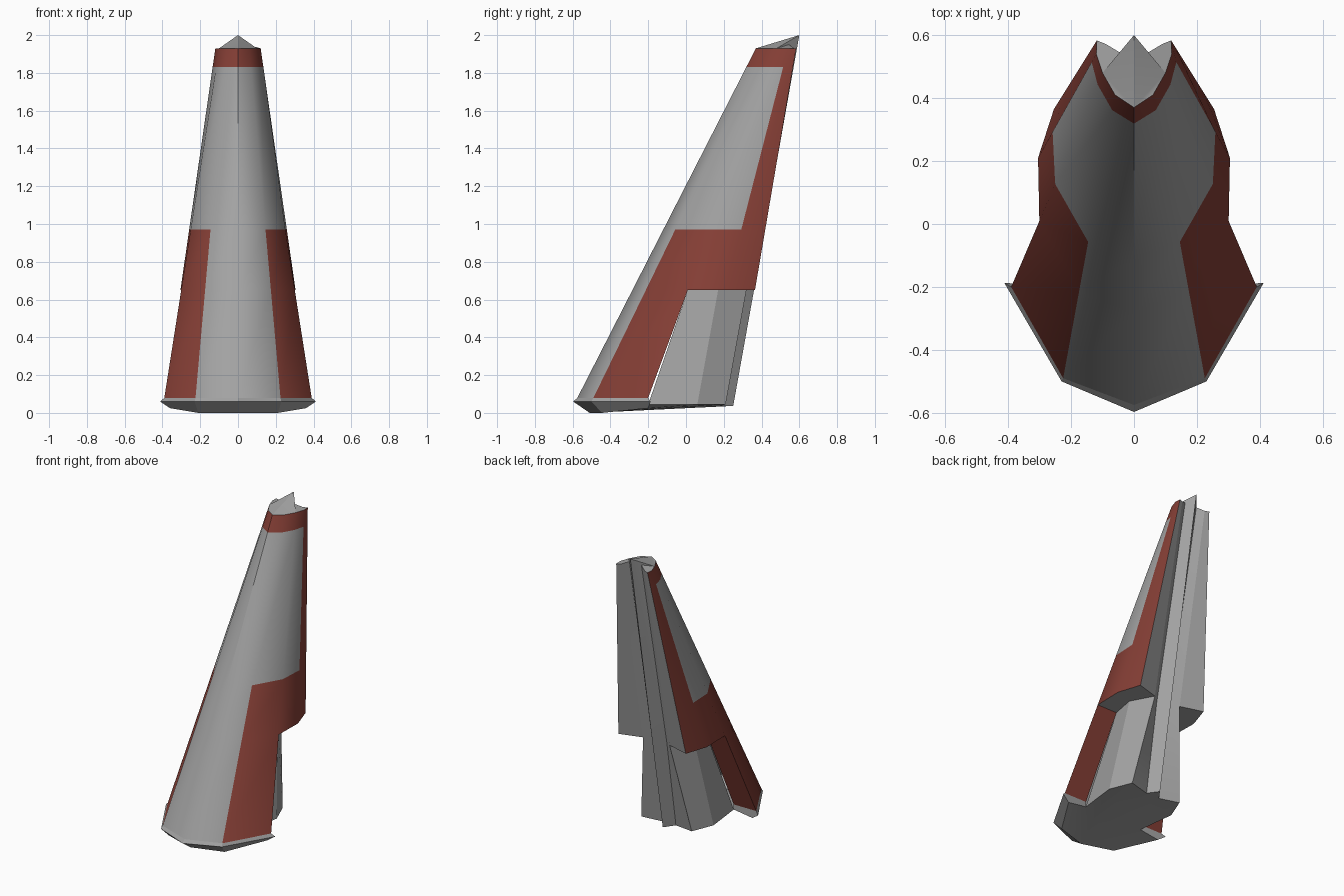
import bpy, bmesh, math

if "Cube" in bpy.data.objects:
    bpy.data.objects.remove(bpy.data.objects["Cube"])


def material(name, rgb):
    m = bpy.data.materials.new(name)
    m.diffuse_color = (*rgb, 1)
    m.use_nodes = True
    m.node_tree.nodes["Principled BSDF"].inputs["Base Color"].default_value = m.diffuse_color
    return m


GREY = material("hull_grey", (0.36, 0.36, 0.36))
RED = material("marking_red", (0.24, 0.05, 0.037))


def lerp(a, b, t):
    return tuple(p + (q - p) * t for p, q in zip(a, b))


def build(name, faces, angle):
    """Half model from (points, material index), mirrored across x = 0."""
    bm = bmesh.new()
    for pts, mat in faces:
        for s in (1, -1):
            loop = [(s * x, y, z) for x, y, z in pts][::s]
            f = bm.faces.new([bm.verts.new(p) for p in loop])
            f.material_index = mat
    bmesh.ops.remove_doubles(bm, verts=bm.verts, dist=0.0005)
    bmesh.ops.recalc_face_normals(bm, faces=bm.faces)
    me = bpy.data.meshes.new(name)
    bm.to_mesh(me)
    bm.free()
    ob = bpy.data.objects.new(name, me)
    bpy.context.collection.objects.link(ob)
    me.materials.append(GREY)
    me.materials.append(RED)
    bpy.ops.object.select_all(action='DESELECT')
    ob.select_set(True)
    bpy.context.view_layer.objects.active = ob
    bpy.ops.object.shade_smooth_by_angle(angle=math.radians(angle))
    return ob


def strip(low, high, mat=0):
    """Quads joining two rows of points."""
    return [([low[i], low[i + 1], high[i + 1], high[i]], mat)
            for i in range(len(low) - 1)]


# Shell half profile, from nose to back edge, at the foot and at the top
FOOT = [(0, -.575), (.225, -.49), (.39, -.20), (.387, .063), (.315, .268)]
TOP = [(0, .37), (.06, .41), (.10, .48), (.12, .54), (.118, .583)]
Z0, CUT, Z1 = .08, .65, 1.93


def shell_row(z):
    t = (z - Z0) / (Z1 - Z0)
    return [(*lerp(a, b, t), z) for a, b in zip(FOOT, TOP)]


# Spine half section: tip, valley, corner, side, front
core_low = [(0, .25, .037), (.05, .18, .037), (.19, .21, .045),
            (.25, .06, .045), (.22, -.20, .045)]
core_cut = [(0, .36, CUT), (.05, .28, CUT), (.10, .32, CUT),
            (.18, .17, CUT), (.15, .009, CUT)]
core_top = [(0, .60, 2.0), (.045, .545, 1.95), (.09, .572, Z1)]

# Tapered shell: markings follow the profile columns and height bands
levels = [Z0, CUT, .97, 1.83, Z1]
first_red = [1, 1, 3, 0]
shell = []
for k in range(4):
    lo, hi = shell_row(levels[k]), shell_row(levels[k + 1])
    for i in range(2 if k == 0 else 4):
        shell.append(([lo[i], lo[i + 1], hi[i + 1], hi[i]],
                      1 if i >= first_red[k] else 0))
foot, cut, top = shell_row(Z0), shell_row(CUT), shell_row(Z1)
# Cut edge of the shell, pod underside and pod back panel
shell.append(([foot[2], (.22, -.20, Z0), core_cut[4], cut[2]], 1))
shell.append(([cut[2], cut[3], cut[4], core_cut[2], core_cut[3], core_cut[4]], 0))
shell.append(([cut[4], core_cut[2], core_top[2], top[4]], 0))
build("fin_shell", shell, 45)

# Spine with recessed side panels and a sloped tip
core = strip(core_low, core_cut) + strip(core_cut[:3], core_top)
nose, shoulder = top[0], top[2]
core.append(([core_top[0], nose, shoulder], 0))
core.append(([core_top[0], shoulder, core_top[1]], 0))
core.append(([nose, top[1], shoulder], 0))
core.append(([shoulder, top[3], top[4], core_top[2], core_top[1]], 0))
build("spine_core", core, 25)

# Base plate with flared rim and sloping underside
rim = [(0, -.597, .06), (.23, -.50, .06), (.412, -.187, .06)]
under = [(0, -.51, 0), (.21, -.445, 0), (.36, -.20, .025)]
base = strip(rim, foot[:3]) + strip(under, rim)
base.append(([foot[2], rim[2], under[2], core_low[4], (.22, -.20, Z0)], 0))
base.append(([under[0], under[1], under[2], core_low[4]], 0))
base.append(([under[0], core_low[4], core_low[3], core_low[2]], 0))
base.append(([under[0], core_low[2], core_low[1], core_low[0]], 0))
build("base_plate", base, 25)
